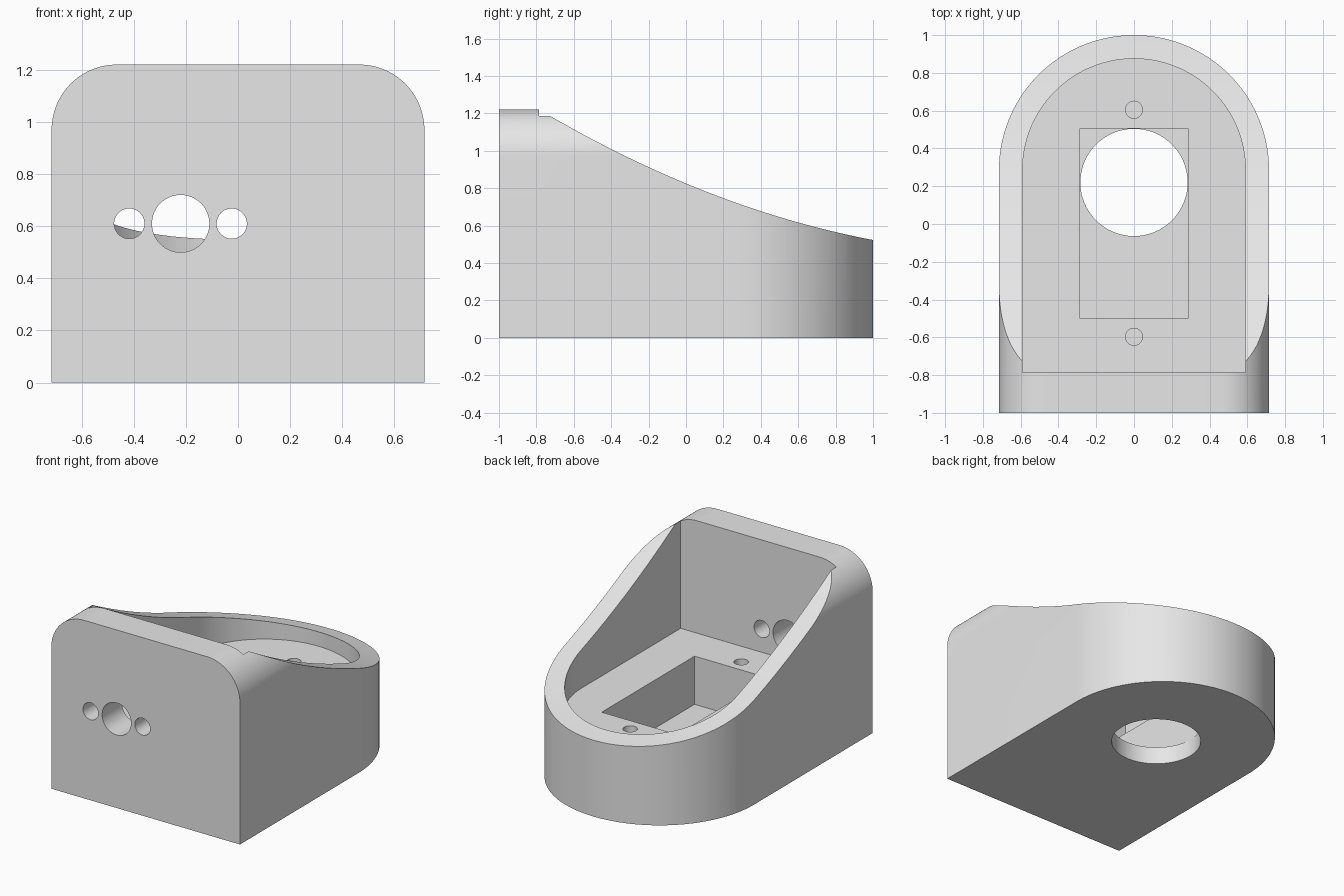
import bpy
import bmesh
import math
from mathutils import Vector

if "Cube" in bpy.data.objects:
    bpy.data.objects.remove(bpy.data.objects["Cube"], do_unlink=True)

grey = bpy.data.materials.new("plain_grey")
grey.use_nodes = True
grey.diffuse_color = (0.8, 0.8, 0.8, 1)
grey.node_tree.nodes["Principled BSDF"].inputs["Base Color"].default_value = (0.8, 0.8, 0.8, 1)

# Where a flat profile (u, v) and its extrusion depth w land in space
PLACE = {
    "x": lambda u, v, w: (w, u, v),
    "y": lambda u, v, w: (u, w, v),
    "z": lambda u, v, w: (u, v, w),
}


def prism(name, outline, axis, low, high):
    """Extrude a flat outline along an axis."""
    bm = bmesh.new()
    face = bm.faces.new([bm.verts.new(PLACE[axis](u, v, low)) for u, v in outline])
    top = bmesh.ops.extrude_face_region(bm, geom=[face])["geom"]
    shift = Vector(PLACE[axis](0, 0, high - low))
    bmesh.ops.translate(bm, vec=shift, verts=[g for g in top if isinstance(g, bmesh.types.BMVert)])
    bmesh.ops.recalc_face_normals(bm, faces=bm.faces)
    mesh = bpy.data.meshes.new(name)
    bm.to_mesh(mesh)
    bm.free()
    mesh.materials.append(grey)
    obj = bpy.data.objects.new(name, mesh)
    bpy.context.collection.objects.link(obj)
    return obj


def arc(cu, cv, r, start, end, steps):
    angles = [math.radians(start + (end - start) * i / steps) for i in range(steps + 1)]
    return [(cu + r * math.cos(a), cv + r * math.sin(a)) for a in angles]


def circle(cu, cv, r):
    return arc(cu, cv, r, 0, 360, 64)[:-1]


def rect(u0, u1, v0, v1):
    return [(u0, v0), (u1, v0), (u1, v1), (u0, v1)]


def round_back(half, front):
    """Straight sides with a half-round back end."""
    return [(-half, front), (half, front)] + arc(0, 0.285, half, 0, 180, 80)


def combine(obj, tool, operation):
    mod = obj.modifiers.new(operation.lower(), "BOOLEAN")
    mod.object, mod.operation, mod.solver = tool, operation, "EXACT"
    bpy.context.view_layer.objects.active = obj
    bpy.ops.object.modifier_apply(modifier=mod.name)
    bpy.data.objects.remove(tool, do_unlink=True)


# Outer shell: rounded-back footprint within a round-shouldered front profile
housing = prism("housing", round_back(0.715, -1), "z", 0, 1.5)
shoulders = ([(-0.8, -0.2), (0.8, -0.2), (0.8, 0.5), (0.715, 0.5)]
             + arc(0.465, 0.97, 0.25, 0, 90, 24)
             + arc(-0.465, 0.97, 0.25, 90, 180, 24) + [(-0.715, 0.5), (-0.8, 0.5)])
combine(housing, prism("shoulder_tool", shoulders, "y", -1.2, 1.2), "INTERSECT")

# Concave slope falling from the front wall to the back
slope = []
for i in range(41):
    y = -0.79 + 1.89 * i / 40
    slope.append((y, 0.825 - 0.415 * y + 0.113 * y * y))
slope += [(1.1, 1.6), (-0.79, 1.6)]

# Slope, main cavity, inner pocket, base hole and blind screw holes
cutters = [
    prism("slope_tool", slope, "x", -1, 1),
    prism("cavity_tool", round_back(0.59, -0.785), "z", 0.45, 1.7),
    prism("pocket_tool", rect(-0.285, 0.285, -0.5, 0.505), "z", 0.12, 0.6),
    prism("base_hole_tool", circle(0, 0.22, 0.284), "z", -0.2, 0.2),
    prism("back_screw_tool", circle(0, 0.605, 0.045), "z", 0.2, 0.6),
    prism("front_screw_tool", circle(0, -0.597, 0.045), "z", 0.2, 0.6),
]
# Holes through the front wall
for x, r in ((-0.417, 0.058), (-0.22, 0.11), (-0.024, 0.058)):
    cutters.append(prism("wall_hole_tool", circle(x, 0.61, r), "y", -1.2, -0.7))
for tool in cutters:
    combine(housing, tool, "DIFFERENCE")

bpy.ops.object.select_all(action="DESELECT")
housing.select_set(True)
bpy.context.view_layer.objects.active = housing
bpy.ops.object.shade_smooth_by_angle(angle=math.radians(25))
